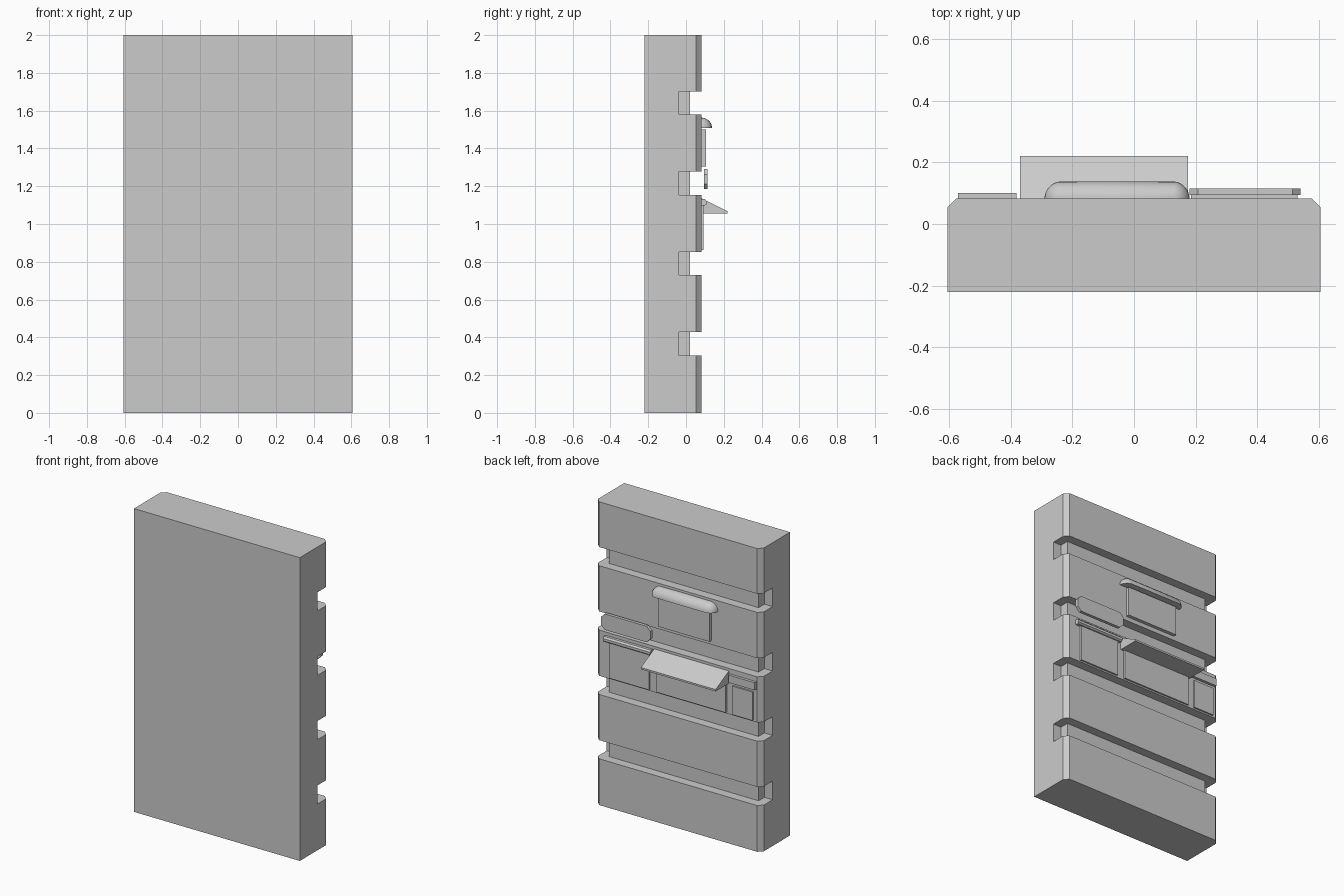
import bpy, bmesh

if "Cube" in bpy.data.objects:
    bpy.data.objects.remove(bpy.data.objects["Cube"])

BACK = 0.082          # y of the detailed wall face


def finish(name, bm):
    bmesh.ops.recalc_face_normals(bm, faces=bm.faces)
    mesh = bpy.data.meshes.new(name)
    bm.to_mesh(mesh)
    bm.free()
    ob = bpy.data.objects.new(name, mesh)
    bpy.context.collection.objects.link(ob)
    return ob


def prism(name, pts, axis, a, b):
    """Extrude a 2D outline along one axis from a to b."""
    place = {'x': lambda u, v: (a, u, v),
             'y': lambda u, v: (u, a, v),
             'z': lambda u, v: (u, v, a)}[axis]
    bm = bmesh.new()
    face = bm.faces.new([bm.verts.new(place(u, v)) for u, v in pts])
    top = bmesh.ops.extrude_face_region(bm, geom=[face])['geom']
    i = 'xyz'.index(axis)
    for v in top:
        if isinstance(v, bmesh.types.BMVert):
            v.co[i] = b
    return finish(name, bm)


def plate(name, x0, x1, z0, z1, y1, y0=BACK):
    return prism(name, [(x0, z0), (x1, z0), (x1, z1), (x0, z1)], 'y', y0, y1)


# wall block with two chamfered vertical edges
wall = prism("wall_block", [(-.605, -.22), (.605, -.22), (.605, .053), (.577, BACK),
                            (-.577, BACK), (-.605, .053)], 'z', 0, 2)

# grooves wrapping round the back and both sides
groove = [(-.7, -.038), (-.545, -.038), (-.545, .022), (.545, .022),
          (.545, -.038), (.7, -.038), (.7, .2), (-.7, .2)]
for k in range(4):
    z = .305 + .4245 * k
    cutter = prism("groove_cutter", groove, 'z', z, z + .123)
    cutter.hide_render = True
    mod = wall.modifiers.new("groove", 'BOOLEAN')
    mod.operation = 'DIFFERENCE'
    mod.solver = 'EXACT'
    mod.object = cutter
    bpy.context.view_layer.objects.active = wall
    bpy.ops.object.modifier_apply(modifier=mod.name)
    bpy.data.objects.remove(cutter)

# rounded canopy: a quarter of a stretched sphere
bm = bmesh.new()
bmesh.ops.create_uvsphere(bm, u_segments=32, v_segments=16, radius=.056)
for v in bm.verts:
    if abs(v.co.x) > 1e-5:
        v.co.x += .179 if v.co.x > 0 else -.179
for normal in ((0, 1, 0), (0, 0, 1)):
    bmesh.ops.bisect_plane(bm, geom=bm.verts[:] + bm.edges[:] + bm.faces[:], dist=1e-5,
                           plane_co=(0, 0, 0), plane_no=normal, clear_inner=True)
    bmesh.ops.holes_fill(bm, edges=[e for e in bm.edges if e.is_boundary], sides=0)
bmesh.ops.translate(bm, verts=bm.verts, vec=(-.055, BACK, 1.507))
canopy = finish("rounded_canopy", bm)
bpy.ops.object.select_all(action='DESELECT')
canopy.select_set(True)
bpy.context.view_layer.objects.active = canopy
bpy.ops.object.shade_smooth_by_angle()

# upper window panel
plate("upper_panel", -.245, .13, 1.305, 1.5, .105)

# sloped awning and the shopfront under it
prism("sloped_awning", [(BACK, 1.055), (.22, 1.055), (.22, 1.067), (BACK, 1.137)],
      'x', -.37, .175)
plate("main_shopfront", -.355, .15, .862, 1.06, .093)

# hanging sign with clipped corners
x0, x1, z0, z1, c = .18, .54, 1.185, 1.29, .027
prism("hanging_sign", [(x0 + c, z0), (x1 - c, z0), (x1, z0 + c), (x1, z1 - c),
                       (x1 - c, z1), (x0 + c, z1), (x0, z1 - c), (x0, z0 + c)],
      'y', .094, .115)

# side shopfront with a rolled shutter rail
prism("shutter_rail", [(BACK, 1.098), (.1, 1.098), (.11, 1.106), (.11, 1.122),
                       (.1, 1.132), (BACK, 1.132)], 'x', .185, .53)
plate("shutter_panel", .205, .495, .862, 1.1, .093)

# small doorway with lintel
plate("door_lintel", -.57, -.38, 1.07, 1.12, .1)
plate("door_panel", -.55, -.4, .862, 1.05, .093)
